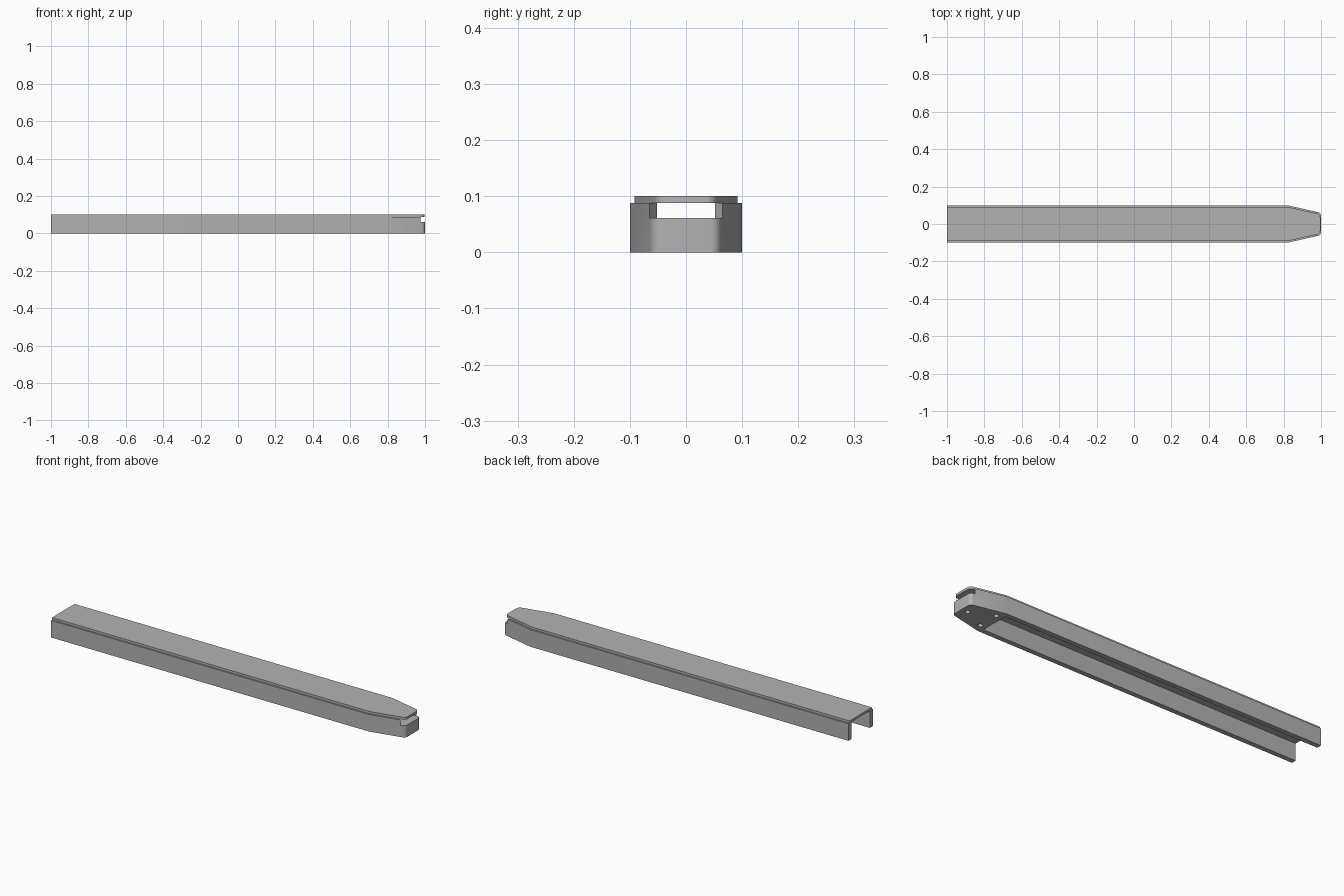
import bpy
import bmesh
import math

cube = bpy.data.objects.get("Cube")
if cube:
    bpy.data.objects.remove(cube, do_unlink=True)

grey = bpy.data.materials.new("plain grey")
grey.use_nodes = True
colour = (0.45, 0.45, 0.45, 1)
grey.diffuse_color = colour
grey.node_tree.nodes["Principled BSDF"].inputs["Base Color"].default_value = colour


def prism(name, outline, bottom, top):
    """Extrude a flat outline from one height to another."""
    bm = bmesh.new()
    face = bm.faces.new([bm.verts.new((x, y, bottom)) for x, y in outline])
    grown = bmesh.ops.extrude_face_region(bm, geom=[face])["geom"]
    moved = [v for v in grown if isinstance(v, bmesh.types.BMVert)]
    bmesh.ops.translate(bm, verts=moved, vec=(0, 0, top - bottom))
    bmesh.ops.recalc_face_normals(bm, faces=bm.faces)
    mesh = bpy.data.meshes.new(name)
    bm.to_mesh(mesh)
    bm.free()
    obj = bpy.data.objects.new(name, mesh)
    bpy.context.collection.objects.link(obj)
    mesh.materials.append(grey)
    return obj


def mirrored(half):
    """Close a half outline across the long axis."""
    return half + [(x, -y) for x, y in reversed(half)]


def nose(half_width, tip, radius=0.02):
    """Half outline of the tapered end with a rounded corner."""
    end = half_width - 0.037
    arc = []
    for i in range(6):
        a = math.radians(-77 + 77 * i / 5)
        arc.append((tip - radius + radius * math.cos(a),
                    -(end - radius * 0.97) + radius * math.sin(a)))
    return [(0.82, -half_width)] + arc


def cut(target, cutter):
    cutter.hide_render = True
    cutter.hide_set(True)
    mod = target.modifiers.new(cutter.name, "BOOLEAN")
    mod.operation = "DIFFERENCE"
    mod.solver = "EXACT"
    mod.object = cutter


def smooth(obj):
    bpy.ops.object.select_all(action="DESELECT")
    obj.select_set(True)
    bpy.context.view_layer.objects.active = obj
    bpy.ops.object.shade_smooth_by_angle(angle=math.radians(30))


# Side walls joined by the solid tapered head, open at the rear and below
wall = 0.075
body_half = [(0.81, -wall), (-1, -wall), (-1, -0.1)] + nose(0.1, 1.0)
body = prism("channel_body", mirrored(body_half), 0, 0.088)
smooth(body)

# Slot through the head, flaring at the nose
slot_half = [(0.78, -0.052), (0.955, -0.052), (0.98, -0.068), (1.1, -0.068)]
cut(body, prism("slot_cutter", mirrored(slot_half), 0.061, 0.12))

# Three screw holes under the head
for n, (x, y) in enumerate([(0.845, 0.055), (0.845, -0.055), (0.965, 0)]):
    ring = [(x + 0.012 * math.cos(a), y + 0.012 * math.sin(a))
            for a in (math.tau * i / 20 for i in range(20))]
    cut(body, prism(f"screw_hole_cutter_{n + 1}", ring, -0.02, 0.04))

# Slightly narrower cover plate
lid = prism("top_cover", mirrored([(-1, -0.092)] + nose(0.092, 0.996)), 0.088, 0.1)
smooth(lid)
